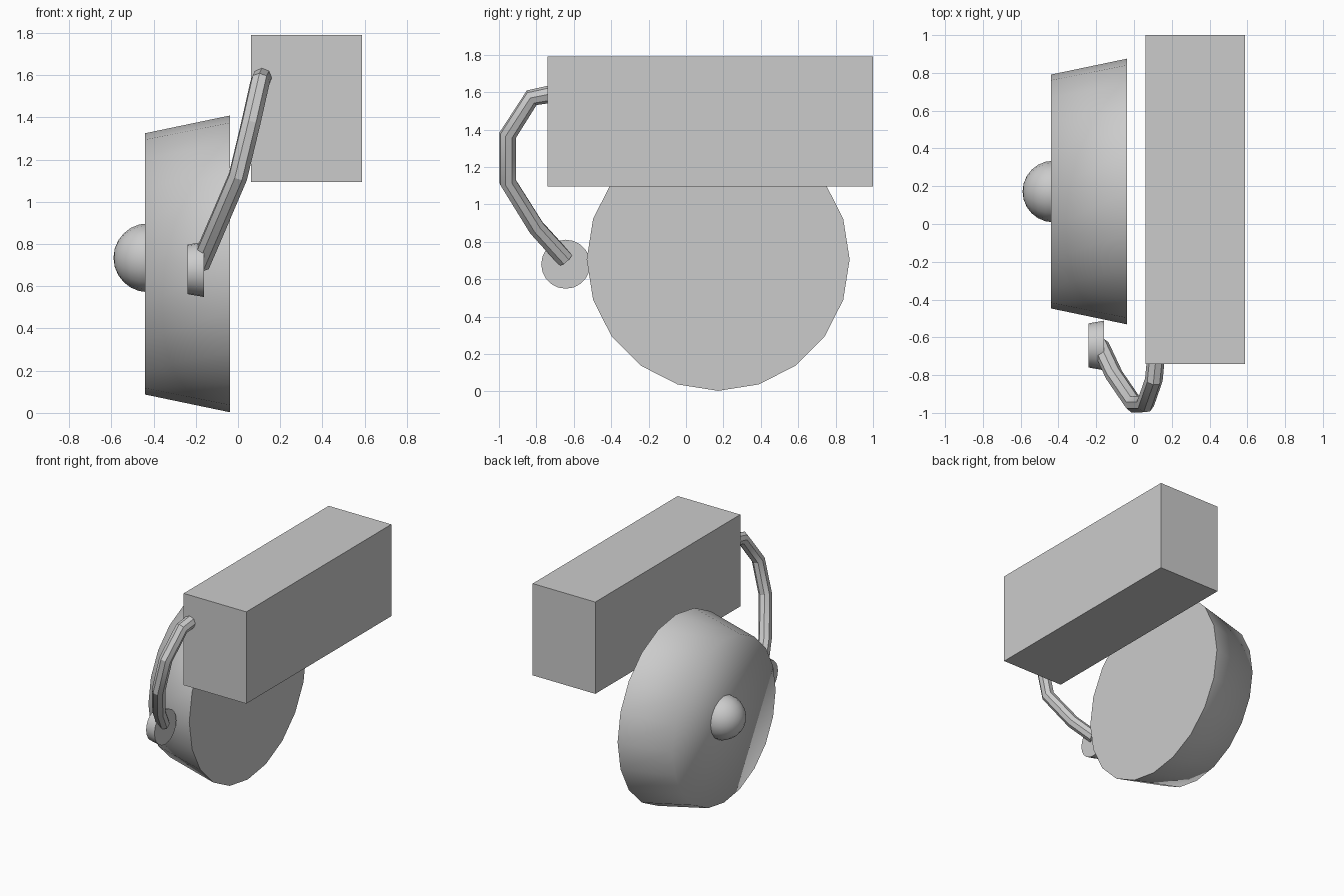
import bpy
from math import pi

if "Cube" in bpy.data.objects:
    bpy.data.objects.remove(bpy.data.objects["Cube"])


def frustum(name, x0, x1, r0, r1, y, z, sides=20):
    # Tapered disc lying along x: radius r0 at x0, r1 at x1
    bpy.ops.mesh.primitive_cone_add(vertices=sides, radius1=r0, radius2=r1, depth=x1 - x0,
                                    location=((x0 + x1) / 2, y, z), rotation=(0, pi / 2, 0))
    ob = bpy.context.object
    ob.name = name
    bpy.ops.object.shade_smooth_by_angle()
    return ob


# Main block
bpy.ops.mesh.primitive_cube_add(size=1, location=(0.325, 0.13, 1.443))
block = bpy.context.object
block.name = "main_block"
block.scale = (0.526, 1.74, 0.697)

# Large tapered drum; its outer rim is shaded smooth, its inner rim is sharp
drum = frustum("drum", -0.44, -0.038, 0.619, 0.703, 0.172, 0.706)
mesh = drum.data
for p in mesh.polygons:
    p.use_smooth = p.normal.z < 0.9
sharp = mesh.attributes.get("sharp_edge")
for e in mesh.edges:
    e.use_edge_sharp = all(mesh.vertices[v].co.z > 0 for v in e.vertices)

# Domed hub
bpy.ops.mesh.primitive_uv_sphere_add(segments=16, ring_count=12, radius=0.163,
                                     location=(-0.427, 0.172, 0.735), rotation=(0, pi / 2, 0))
bpy.context.object.name = "hub_dome"
bpy.ops.object.shade_smooth()

# Small tapered disc at the end of the arm
frustum("small_disc", -0.24, -0.16, 0.117, 0.131, -0.643, 0.68)

# Bent octagonal arm joining block and small disc
path = [(0.115, -0.72, 1.59), (0.105, -0.825, 1.57), (0.06, -0.953, 1.37),
        (0.0, -0.953, 1.12), (-0.105, -0.80, 0.875), (-0.178, -0.645, 0.705)]
curve = bpy.data.curves.new("arm", "CURVE")
curve.dimensions = "3D"
curve.bevel_depth = 0.047
curve.bevel_resolution = 2
curve.use_fill_caps = True
spline = curve.splines.new("POLY")
spline.points.add(len(path) - 1)
for pt, co in zip(spline.points, path):
    pt.co = (*co, 1)
arm = bpy.data.objects.new("arm", curve)
bpy.context.collection.objects.link(arm)
bpy.ops.object.select_all(action="DESELECT")
arm.select_set(True)
bpy.context.view_layer.objects.active = arm
bpy.ops.object.convert(target="MESH")
bpy.ops.object.shade_smooth_by_angle()
